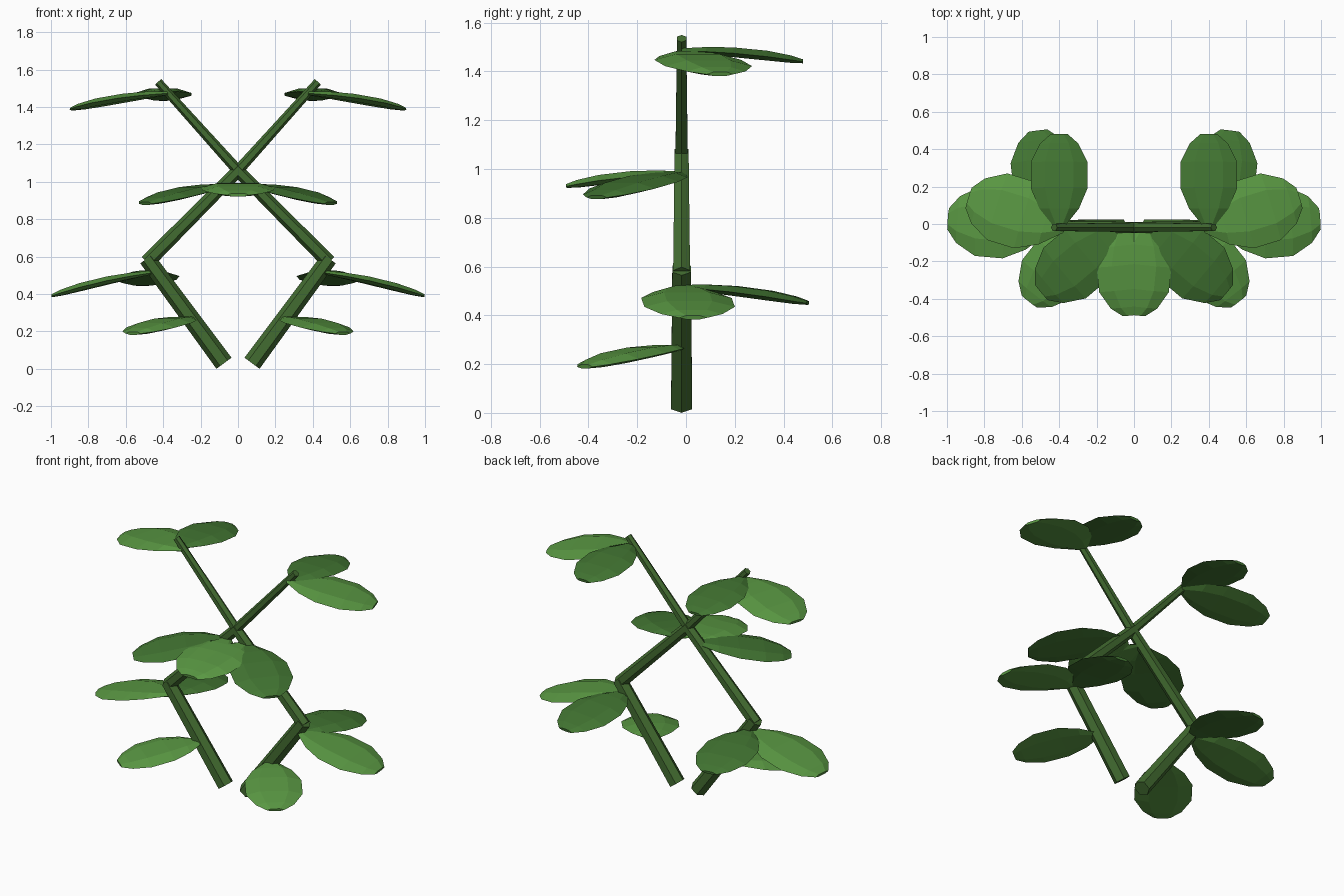
import bpy, bmesh
from math import radians, cos, sin, pi
from mathutils import Vector, Matrix, Euler

if "Cube" in bpy.data.objects:
    bpy.data.objects.remove(bpy.data.objects["Cube"])

Y0 = -0.018  # plane of the crossing stems


def material(name, rgb):
    m = bpy.data.materials.new(name)
    m.diffuse_color = (*rgb, 1)
    m.use_nodes = True
    m.node_tree.nodes["Principled BSDF"].inputs["Base Color"].default_value = m.diffuse_color
    return m


STEM = material("stem_green", (0.055, 0.15, 0.03))
LIGHT = material("leaf_light", (0.10, 0.31, 0.055))
DARK = material("leaf_dark", (0.055, 0.18, 0.032))


def loft(name, rings, mat):
    """Skin a list of equal-sized rings into a capped flat-shaded mesh."""
    bm = bmesh.new()
    loops = [[bm.verts.new(p) for p in ring] for ring in rings]
    n = len(loops[0])
    for a, b in zip(loops, loops[1:]):
        for i in range(n):
            j = (i + 1) % n
            bm.faces.new((a[i], a[j], b[j], b[i]))
    bm.faces.new(loops[0][::-1])
    bm.faces.new(loops[-1])
    bmesh.ops.recalc_face_normals(bm, faces=bm.faces)
    me = bpy.data.meshes.new(name)
    bm.to_mesh(me)
    bm.free()
    me.materials.append(mat)
    ob = bpy.data.objects.new(name, me)
    bpy.context.collection.objects.link(ob)
    return ob


def segment(name, p, q, r0, r1, side):
    """Tapered six-sided stem piece between two (x, z) points."""
    a = Vector((p[0] * side, Y0, p[1]))
    b = Vector((q[0] * side, Y0, q[1]))
    v = Vector((0, 1, 0))
    u = (b - a).normalized().cross(v)
    rings = [[c + r * (cos(k * pi / 3) * u + sin(k * pi / 3) * v)
              for k in range(6)] for c, r in ((a, r0), (b, r1))]
    loft(name, rings, STEM)


# Leaf outline: position along length, half width, half thickness (relative)
OUTLINE = [(0, .16, .5), (.2, .68, .8), (.42, .98, 1), (.7, .98, 1),
           (.9, .66, .75), (1, .3, .4)]


def leaf(name, base, yaw, pitch, length, half, mat, side):
    """Flat faceted leaf growing from base; drooping by pitch degrees."""
    rot = Matrix.Rotation(radians(yaw), 4, 'Z') @ Matrix.Rotation(radians(pitch), 4, 'Y')
    rings = []
    for t, w, h in OUTLINE:
        w, h = w * half, h * 0.02
        bow = 0.05 * t * (1 - t)
        ring = []
        for y, z in ((w, -.2 * h), (.5 * w, h), (-.5 * w, h),
                     (-w, -.2 * h), (-.5 * w, -h), (.5 * w, -h)):
            p = rot @ Vector((t * length, y, z + bow)) + Vector((base[0], Y0, base[1]))
            p.x *= side
            ring.append(p)
        rings.append(ring)
    loft(name, rings, mat)


# name, base (x, z), yaw, droop, length, half width, material
LEAVES = [
    ("low_front_leaf", (.25, .27), -52, 9, .51, .17, LIGHT),
    ("low_outer_leaf", (.46, .515), 5, 13, .55, .19, LIGHT),
    ("low_back_leaf", (.45, .515), 83, 7, .525, .17, DARK),
    ("middle_side_leaf", (.08, .98), -40, 10, .55, .18, DARK),
    ("middle_front_leaf", (.06, .98), -96, 6, .475, .165, LIGHT),
    ("top_outer_leaf", (.37, 1.475), 17, 9, .545, .19, LIGHT),
    ("top_back_leaf", (.40, 1.485), 90, 5, .50, .155, DARK),
]

# Two mirrored bent stems crossing each other, each with its leaves
for side, tag in ((1, "right"), (-1, "left")):
    segment(f"lower_stem_{tag}", (.075, .03), (.487, .59), .050, .044, side)
    segment(f"middle_stem_{tag}", (.487, .57), (-.01, 1.07), .040, .033, side)
    segment(f"upper_stem_{tag}", (.0, 1.06), (-.427, 1.535), .029, .022, side)
    for name, *rest in LEAVES:
        leaf(f"{name}_{tag}", *rest, side)
